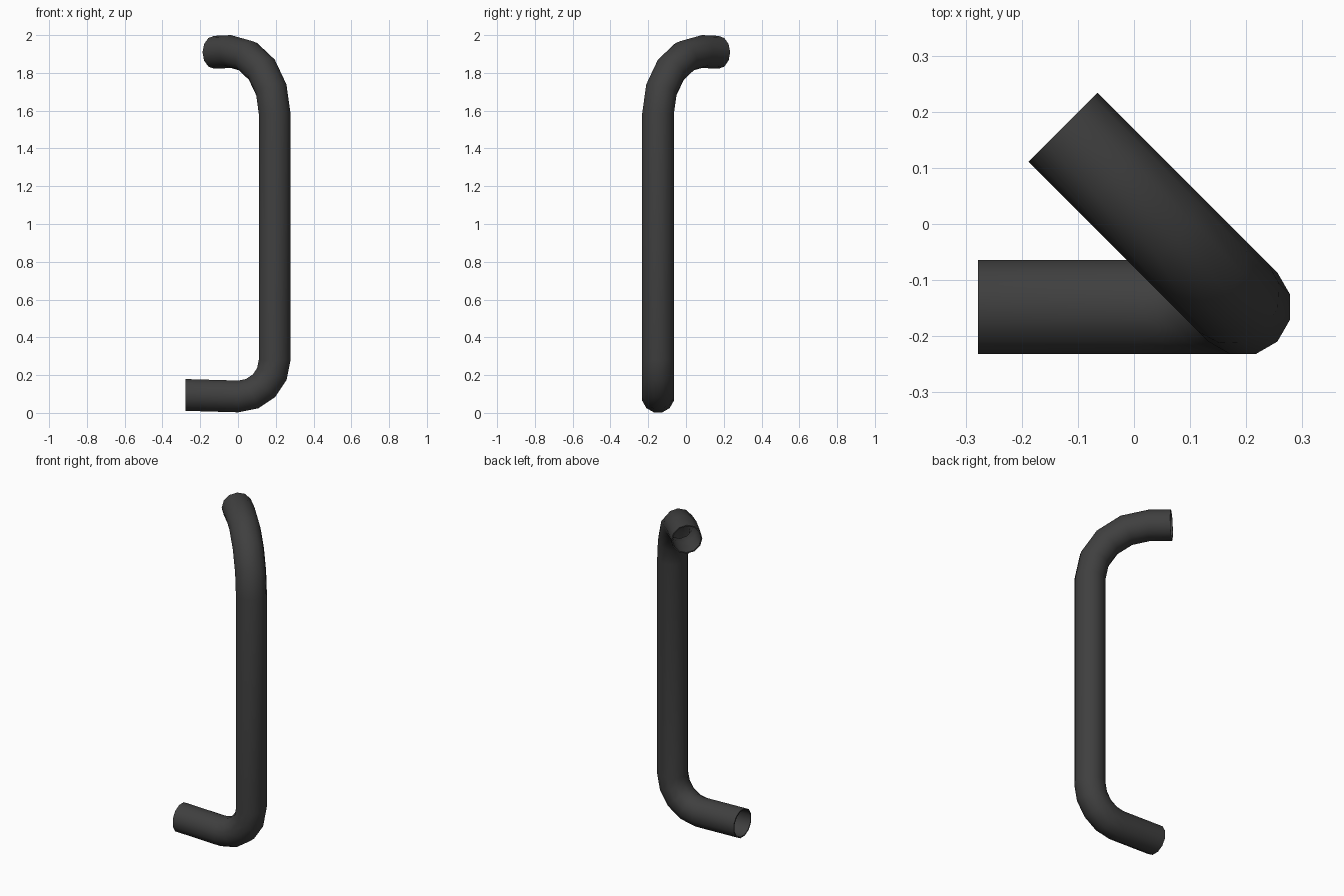
import bpy, bmesh, math
from mathutils import Vector

cube = bpy.data.objects.get("Cube")
if cube:
    bpy.data.objects.remove(cube)

SIDES, RADIUS, WALL = 12, 0.087, 0.007
AXIS = Vector((0.194, -0.148, 0))
UP = Vector((0, 0, 1))
LOW_DIR = Vector((-1, 0, 0))
HIGH_DIR = Vector((-1, 1, 0)).normalized()


def elbow(direction, z_start, bend, rise, steps=4):
    """Quarter bend leaving the upright: list of (point, tangent away from it)."""
    rings = []
    for i in range(steps + 1):
        a = math.pi / 2 * i / steps
        point = AXIS + direction * bend * (1 - math.cos(a)) + UP * (z_start + rise * bend * math.sin(a))
        rings.append((point, UP * rise * math.cos(a) + direction * math.sin(a)))
    return rings


# Centre line: lower leg, tight bend, upright, wide bend, short upper leg
low = elbow(LOW_DIR, 0.28, 0.193, -1)
high = elbow(HIGH_DIR, 1.585, 0.328, 1)
low.append((AXIS + LOW_DIR * 0.472 + UP * 0.095, LOW_DIR))
high.append((AXIS + HIGH_DIR * 0.453 + UP * 1.909, HIGH_DIR))
path = [(p, -t) for p, t in reversed(low)] + high

# Sweep a twelve-sided ring along the line, leaving the ends open
bm = bmesh.new()
rings = []
for point, tangent in path:
    turn = UP.rotation_difference(tangent)
    ring = []
    for k in range(SIDES):
        a = math.tau * (k + 0.5) / SIDES
        ring.append(bm.verts.new(point + turn @ Vector((math.cos(a), math.sin(a), 0)) * RADIUS))
    rings.append(ring)
for r0, r1 in zip(rings, rings[1:]):
    for k in range(SIDES):
        n = (k + 1) % SIDES
        bm.faces.new((r0[k], r0[n], r1[n], r1[k]))

mesh = bpy.data.meshes.new("bent_pipe")
bm.to_mesh(mesh)
bm.free()
pipe = bpy.data.objects.new("bent_pipe", mesh)
bpy.context.collection.objects.link(pipe)

# Dark grey finish
grey = bpy.data.materials.new("dark grey")
grey.use_nodes = True
colour = (0.05, 0.05, 0.05, 1)
grey.diffuse_color = colour
grey.node_tree.nodes["Principled BSDF"].inputs["Base Color"].default_value = colour
mesh.materials.append(grey)

# Thin wall and smooth sides
wall = pipe.modifiers.new("wall", "SOLIDIFY")
wall.thickness = WALL
wall.offset = -1
bpy.context.view_layer.objects.active = pipe
pipe.select_set(True)
bpy.ops.object.modifier_apply(modifier="wall")
bpy.ops.object.shade_smooth_by_angle(angle=math.radians(40))
